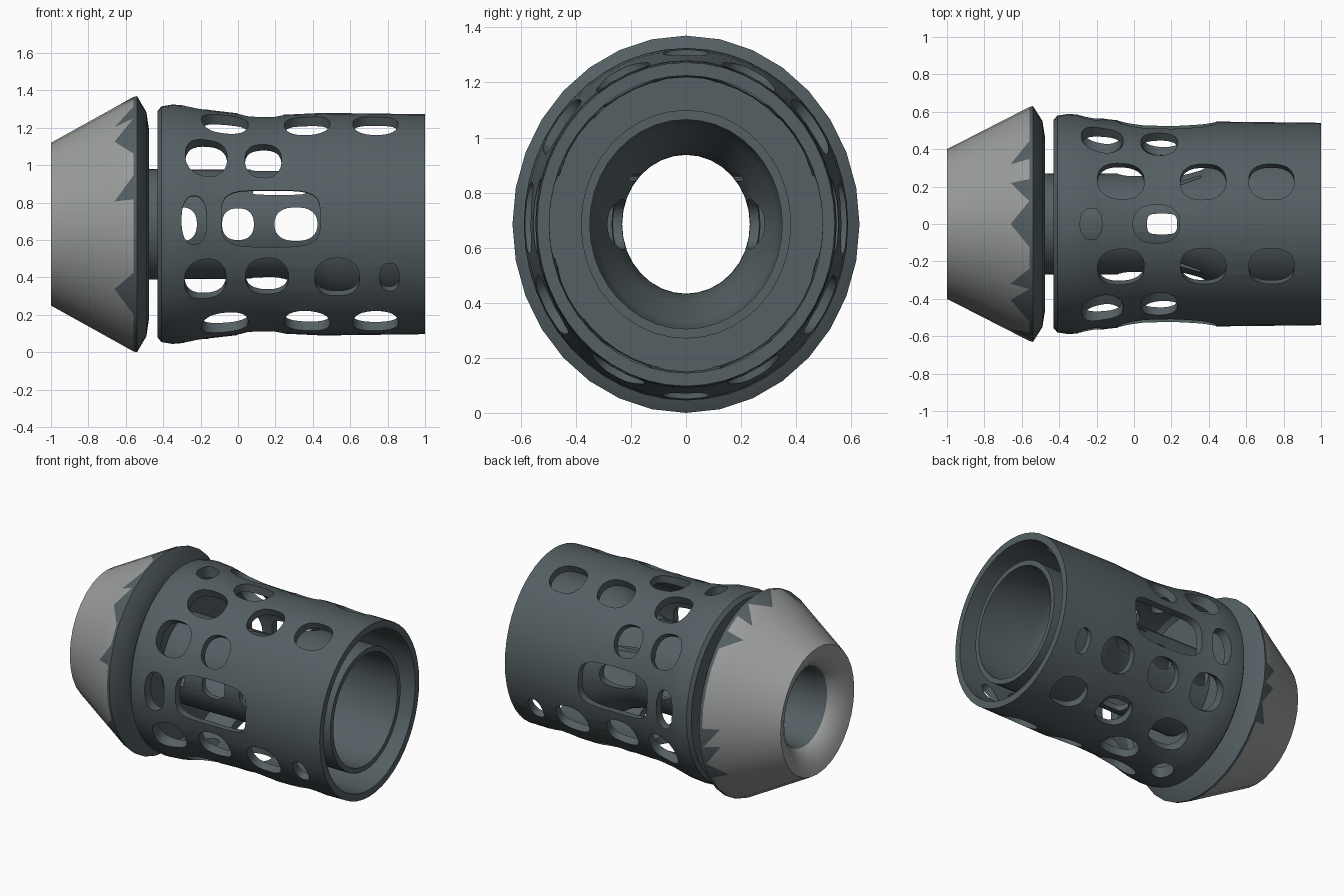
import bpy, bmesh, math, random
from mathutils import Vector

if "Cube" in bpy.data.objects:
    bpy.data.objects.remove(bpy.data.objects["Cube"])

random.seed(4)
CENTRE_Z, SQUASH = 0.685, 0.92        # axis height, slight flattening across y


def material(name, rgb):
    m = bpy.data.materials.new(name)
    m.diffuse_color = (*rgb, 1)
    m.use_nodes = True
    m.node_tree.nodes["Principled BSDF"].inputs["Base Color"].default_value = m.diffuse_color
    return m


dark = material("dark_steel", (0.09, 0.115, 0.125))
pale = material("pale_steel", (0.33, 0.34, 0.34))


def finish(name, bm, mats):
    bmesh.ops.recalc_face_normals(bm, faces=bm.faces)
    me = bpy.data.meshes.new(name)
    bm.to_mesh(me)
    bm.free()
    ob = bpy.data.objects.new(name, me)
    bpy.context.collection.objects.link(ob)
    for m in mats:
        me.materials.append(m)
    ob.scale.y = SQUASH
    ob.location.z = CENTRE_Z
    return ob


def lathe(profile, sides):
    """Spin a closed (x, radius) loop around the x axis."""
    bm = bmesh.new()
    rings = []
    for x, r in profile:
        rings.append([bm.verts.new((x, r * math.sin(2 * math.pi * i / sides),
                                    r * math.cos(2 * math.pi * i / sides)))
                      for i in range(sides)])
    bands = []
    for a, b in zip(rings, rings[1:] + rings[:1]):
        bands.append([bm.faces.new((a[i], a[(i + 1) % sides], b[(i + 1) % sides], b[i]))
                      for i in range(sides)])
    return bm, bands


def add_plug(bm, x, angle, half_x, half_t, near, far, power=2.4, shift=0.0, n=28):
    """Rounded cutter running outwards along a radial direction."""
    a = math.radians(angle)
    rad = Vector((0, math.cos(a), math.sin(a)))
    tan = Vector((0, -math.sin(a), math.cos(a)))
    ends = []
    for d in (near, far):
        loop = []
        for i in range(n):
            t = 2 * math.pi * (i + 0.5) / n
            c, s = math.cos(t), math.sin(t)
            u = math.copysign(abs(c) ** (2 / power), c) * half_x
            v = math.copysign(abs(s) ** (2 / power), s) * half_t + shift
            loop.append(bm.verts.new(Vector((x + u, 0, 0)) + rad * d + tan * v))
        ends.append(loop)
    p, q = ends
    bm.faces.new(p)
    bm.faces.new(q[::-1])
    for i in range(n):
        bm.faces.new((p[i], q[i], q[(i + 1) % n], p[(i + 1) % n]))


def smooth(ob, angle=32):
    bpy.ops.object.select_all(action='DESELECT')
    ob.select_set(True)
    bpy.context.view_layer.objects.active = ob
    bpy.ops.object.shade_smooth_by_angle(angle=math.radians(angle))


def cut(ob, cutter):
    mod = ob.modifiers.new("holes", 'BOOLEAN')
    mod.operation, mod.solver, mod.object = 'DIFFERENCE', 'EXACT', cutter
    bpy.context.view_layer.objects.active = ob
    bpy.ops.object.modifier_apply(modifier=mod.name)
    bpy.data.objects.remove(cutter)


# Conical cap with flared bore and dark rear rim
bm, bands = lathe([(-1, .435), (-.66, .624), (-.56, .68), (-.54, .685), (-.49, .60),
                   (-.475, .50), (-.475, .252), (-.82, .255), (-.90, .27),
                   (-.95, .315), (-.985, .375)], 32)
for i in (0, 1, 8, 9, 10):
    for f in bands[i]:
        f.material_index = 1
# Jagged paint edge: a few rim triangles stay dark
tris = bmesh.ops.triangulate(bm, faces=bands[1])["faces"]
for f in tris:
    f.material_index = 1
    if sum(v.co.x > -.6 for v in f.verts) == 2 and random.random() < .3:
        f.material_index = 0
smooth(finish("conical_cap", bm, [dark, pale]))

# Stepped inner tube with vents
bm, _ = lathe([(-.50, .295), (.24, .29), (.36, .325), (.48, .395), (.55, .415), (.97, .415),
               (.97, .38), (.58, .38), (.50, .355), (.38, .285), (.26, .253), (-.50, .253)], 40)
tube = finish("inner_tube", bm, [dark])
bm = bmesh.new()
add_plug(bm, -.30, 0, .08, .09, -.6, .6)
add_plug(bm, 0.0, 0, .085, .085, -.6, .6)
add_plug(bm, .31, 0, .115, .09, -.6, .6)
add_plug(bm, .22, 0, .14, .013, -.6, .6, 4, .17)
add_plug(bm, .15, 90, .08, .06, -.6, .6, 4)
cut(tube, finish("tube_cutter", bm, []))
smooth(tube)

# Perforated outer sleeve, closed at its left end around the tube
bm, _ = lathe([(-.43, .28), (-.43, .605), (-.41, .63), (-.35, .64), (-.25, .632), (-.15, .61),
               (.05, .587), (.20, .583), (.45, .595), (.70, .592), (1, .588), (1, .54),
               (.45, .54), (.1, .53), (-.25, .56), (-.36, .56), (-.39, .54), (-.39, .28)], 48)
sleeve = finish("outer_sleeve", bm, [dark])

# Hole rows: angle, then (x, half length, half width)
rows = [
    (36, [(-.17, .112, .12), (.135, .098, .11)]),
    (65, [(-.07, .125, .115), (.37, .122, .115), (.735, .122, .115)]),
    (-29, [(-.175, .112, .12), (.155, .115, .11), (.53, .12, .115), (.81, .052, .085)]),
    (-63, [(-.07, .125, .115), (.37, .122, .115), (.735, .122, .115)]),
    (2, [(-.235, .067, .13)]),
]
bm = bmesh.new()
for angle, holes in rows:
    for a in (angle, 180 - angle):
        for x, hx, ht in holes:
            add_plug(bm, x, a, hx, ht, .46, .8)
for a in (3, 177):                                   # long side slots
    add_plug(bm, .175, a, .265, .152, .44, .8, 4)
for a in (90, -90):                                  # top and bottom vents
    add_plug(bm, -.23, a, .058, .09, .46, .8)
    add_plug(bm, .12, a, .125, .112, .46, .8)
cut(sleeve, finish("sleeve_cutter", bm, []))
smooth(sleeve)
